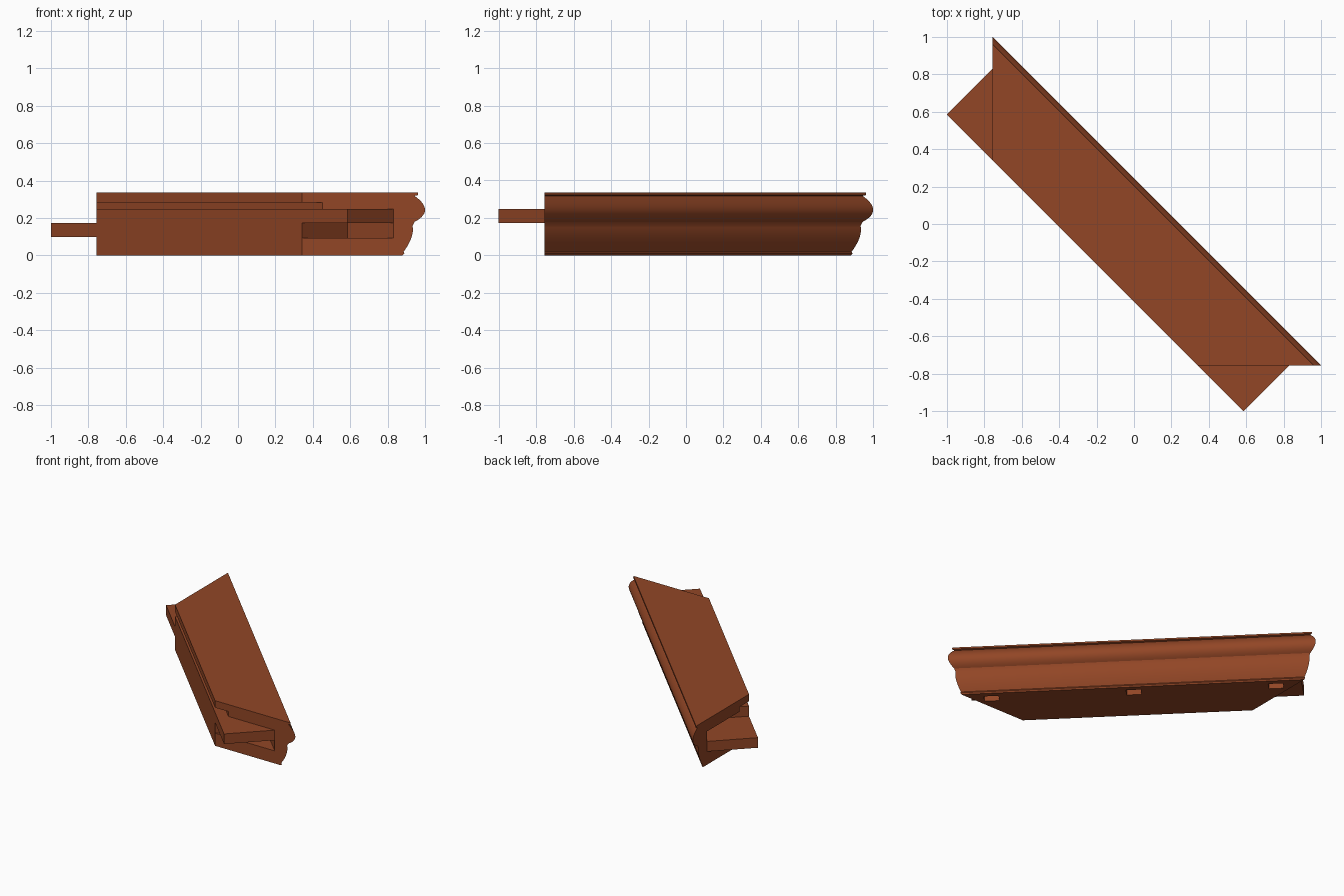
import bpy, bmesh

if "Cube" in bpy.data.objects:
    bpy.data.objects.remove(bpy.data.objects["Cube"])

wood = bpy.data.materials.new("reddish brown wood")
wood.diffuse_color = (0.287, 0.061, 0.019, 1)
wood.use_nodes = True
wood.node_tree.nodes["Principled BSDF"].inputs["Base Color"].default_value = wood.diffuse_color

M = 0.756          # mitre planes: y = -M and x = -M
S0, S1 = -0.415, 0.075   # tongue range across the rail, measured as s = x + y


def bezier(a, b, c, n):
    return [tuple((1-t)**2*p + 2*t*(1-t)*q + t*t*r for p, q, r in zip(a, b, c))
            for t in [i / n for i in range(n + 1)]]


def loft(name, ring_a, ring_b):
    """Solid between two matching rings of points."""
    bm = bmesh.new()
    a = [bm.verts.new(p) for p in ring_a]
    b = [bm.verts.new(p) for p in ring_b]
    n = len(a)
    bm.faces.new(a)
    bm.faces.new(b[::-1])
    for i in range(n):
        bm.faces.new((a[i], b[i], b[(i+1) % n], a[(i+1) % n]))
    bmesh.ops.recalc_face_normals(bm, faces=bm.faces)
    me = bpy.data.meshes.new(name)
    bm.to_mesh(me)
    bm.free()
    me.materials.append(wood)
    ob = bpy.data.objects.new(name, me)
    bpy.context.collection.objects.link(ob)
    return ob


def prism(name, pts, z0, z1):
    return loft(name, [(x, y, z0) for x, y in pts], [(x, y, z1) for x, y in pts])


# moulded rail: profile (s, z) with panel groove inside and double bulge outside
profile = [(S0, 0.0), (S0, 0.247), (-0.305, 0.247), (-0.305, 0.283), (S0, 0.283),
           (S0, 0.335), (0.205, 0.335), (0.207, 0.322)]
profile += bezier((0.188, 0.318), (0.30, 0.2375), (0.188, 0.179), 14)
profile += bezier((0.177, 0.158), (0.189, 0.0995), (0.129, 0.019), 12)
profile += [(0.134, 0.010), (0.124, 0.0)]
rail = loft("moulded_rail", [(s + M, -M, z) for s, z in profile],
            [(-M, s + M, z) for s, z in profile])

# corner shapes at the front mitre; the left mitre swaps x and y
h = (S1 - S0) / 2
front_tri = [(S0 + M, -M), (S0 + M + h, -M - h), (S1 + M, -M)]
front_diamond = front_tri + [(S0 + M + h, -M + h)]


def swap(pts):
    return [(y, x) for x, y in pts]


cutters = [prism("front_socket_cutter", front_diamond, 0.093, 0.172),
           prism("left_socket_cutter", swap(front_diamond), 0.172, 0.2475)]

# three screw pockets under the rail
for t in (-0.96, 0, 0.96):
    r = 2 ** -0.5
    pts = [((u + v) * r, (u - v) * r)
           for u, v in ((-0.015, t-.05), (0.05, t-.05), (0.05, t+.05), (-0.015, t+.05))]
    cutters.append(prism("pocket_cutter", pts, -0.05, 0.05))

for c in cutters:
    c.hide_render = True
    m = rail.modifiers.new("cut", 'BOOLEAN')
    m.operation, m.solver, m.object = 'DIFFERENCE', 'EXACT', c
bpy.context.view_layer.objects.active = rail
rail.select_set(True)
for m in list(rail.modifiers):
    bpy.ops.object.modifier_apply(modifier=m.name)
for c in cutters:
    bpy.data.objects.remove(c)
bpy.ops.object.shade_smooth_by_angle()

# half-lap tongues at each mitre
prism("front_tongue", front_tri, 0.172, 0.247)
prism("left_tongue", swap(front_tri), 0.097, 0.172)
